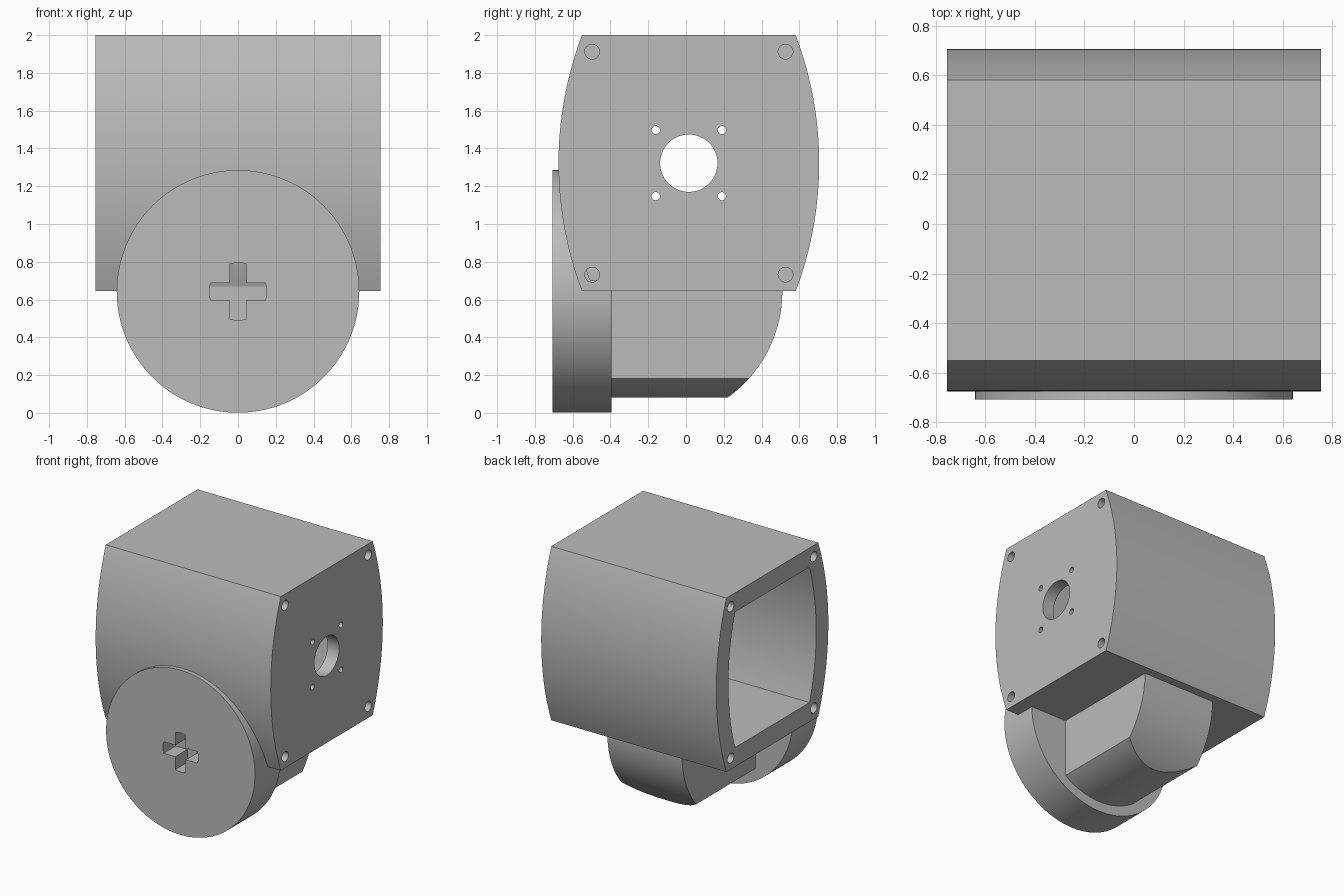
import bpy, bmesh
from math import sin, cos, pi, sqrt, radians

if "Cube" in bpy.data.objects:
    bpy.data.objects.remove(bpy.data.objects["Cube"])

HALF_X = 0.755           # housing half length
MID_Y, MID_Z = 0.015, 1.322
HALF_Z, BULGE = 0.678, 0.69
ARC = 1.91               # radius of the bulging walls
AXIS_Z = 0.643           # axis of the round cap

grey = bpy.data.materials.new("plain grey")
grey.use_nodes = True
colour = (0.5, 0.5, 0.5, 1)
grey.diffuse_color = colour
grey.node_tree.nodes["Principled BSDF"].inputs["Base Color"].default_value = colour


def prism(name, points, axis, start, end):
    """Extrude a 2D outline along x (outline in y, z) or along y (outline in x, z)."""
    bm = bmesh.new()
    place = (lambda u, v: (start, u, v)) if axis == "x" else (lambda u, v: (u, start, v))
    face = bm.faces.new([bm.verts.new(place(u, v)) for u, v in points])
    moved = bmesh.ops.extrude_face_region(bm, geom=[face])["geom"]
    shift = (end - start, 0, 0) if axis == "x" else (0, end - start, 0)
    bmesh.ops.translate(bm, vec=shift, verts=[g for g in moved if isinstance(g, bmesh.types.BMVert)])
    bmesh.ops.recalc_face_normals(bm, faces=bm.faces)
    mesh = bpy.data.meshes.new(name)
    bm.to_mesh(mesh)
    bm.free()
    mesh.materials.append(grey)
    obj = bpy.data.objects.new(name, mesh)
    bpy.context.collection.objects.link(obj)
    return obj


def circle(u, v, r, n=32):
    return [(u + r * cos(2 * pi * i / n), v + r * sin(2 * pi * i / n)) for i in range(n)]


def barrel(inset, n=32):
    """Housing outline: flat top and bottom, bulging front and back."""
    h = HALF_Z - inset
    heights = [-h + 2 * h * i / n for i in range(n + 1)]
    side = [(BULGE - ARC + sqrt((ARC - inset) ** 2 - z * z), z) for z in heights]
    outline = side + [(-y, z) for y, z in reversed(side)]
    return [(MID_Y + y, MID_Z + z) for y, z in outline]


def cut(obj, cutter, operation="DIFFERENCE"):
    mod = obj.modifiers.new("cut", "BOOLEAN")
    mod.operation, mod.solver, mod.object = operation, "EXACT", cutter
    bpy.context.view_layer.objects.active = obj
    bpy.ops.object.modifier_apply(modifier=mod.name)
    bpy.data.objects.remove(cutter)


def smooth(obj):
    bpy.ops.object.select_all(action="DESELECT")
    obj.select_set(True)
    bpy.context.view_layer.objects.active = obj
    bpy.ops.object.shade_smooth_by_angle(angle=radians(25))


# Housing: barrel-sided box, open at the right end
housing = prism("housing", barrel(0), "x", -HALF_X, HALF_X)
cut(housing, prism("cavity", barrel(0.15), "x", -1, HALF_X - 0.1))

# Shaft hole and its four small mounting holes in the end wall
cut(housing, prism("shaft_hole", circle(MID_Y, MID_Z, 0.152, 64), "x", 0.5, 1))
for sy in (-1, 1):
    for sz in (-1, 1):
        small = circle(MID_Y + sy * 0.175, MID_Z + sz * 0.175, 0.022, 20)
        cut(housing, prism("mount_hole", small, "x", 0.5, 1))
        # Blind screw holes in the corners of both ends
        corner = circle(MID_Y + sy * 0.512, MID_Z + sz * 0.59, 0.039, 24)
        for end in (-1, 1):
            cut(housing, prism("screw_hole", corner, "x", end * 0.5, end))
smooth(housing)

# Round cap, trimmed where it meets the housing wall
cap = prism("round_cap", circle(0, AXIS_Z, 0.642, 128), "y", -0.708, -0.395)
cut(cap, prism("wall_trim", barrel(0.06), "x", -1, 1))

# Cross-shaped socket with rounded arm tips
reach, half = 0.152, 0.045
tip = [(sqrt(reach ** 2 - v * v), v) for v in (-half, -half / 2, 0, half / 2, half)]
cross = []
for c, s in ((1, 0), (0, 1), (-1, 0), (0, -1)):
    cross += [(u * c - v * s, AXIS_Z + u * s + v * c) for u, v in tip + [(half, half)]]
cut(cap, prism("socket", cross, "y", -0.8, -0.56))
smooth(cap)

# Foot behind the cap: flat sides, round back, underside rounded about the cap axis
back_y, back_r = -0.18, 0.69
back = [(back_y + back_r * cos(a), AXIS_Z - back_r * sin(a))
        for a in [pi / 2 * i / 32 for i in range(33)]]
outline = [(-0.43, AXIS_Z + 0.06), (back_y + back_r, AXIS_Z + 0.06)] + back
outline.append((-0.43, AXIS_Z - back_r))
foot = prism("foot", outline, "x", -0.322, 0.322)
cut(foot, prism("foot_round", circle(0, AXIS_Z, 0.562, 128), "y", -1, 1), "INTERSECT")
smooth(foot)
